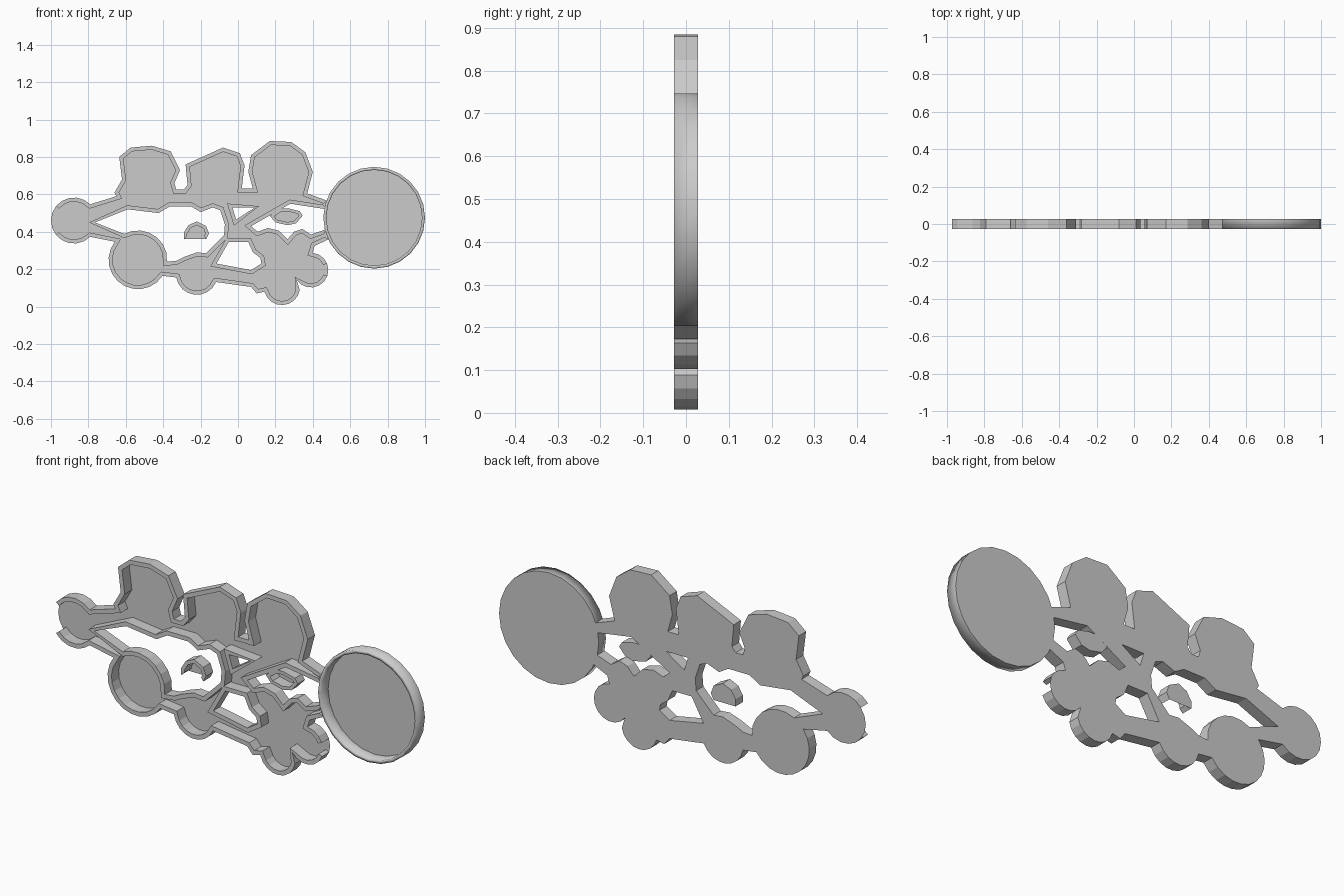
import bpy
from math import sin, cos, radians
from mathutils import Vector
from mathutils.geometry import tessellate_polygon

if "Cube" in bpy.data.objects:
    bpy.data.objects.remove(bpy.data.objects["Cube"])

FRONT, BACK, RIM = -0.028, 0.028, 0.021


def arc(cx, cz, r, a0, a1, n):
    return [(cx + r * cos(radians(a0 + (a1 - a0) * i / n)),
             cz + r * sin(radians(a0 + (a1 - a0) * i / n))) for i in range(n + 1)]


def oriented(pts, ccw):
    area = sum(a[0] * b[1] - b[0] * a[1] for a, b in zip(pts, pts[1:] + pts[:1]))
    return [Vector(p) for p in (pts if (area > 0) == ccw else pts[::-1])]


def inset(pts, d):
    # Mitred offset to the left of the path, into the material
    out = []
    for i, p in enumerate(pts):
        u = (p - pts[i - 1]).normalized()
        v = (pts[(i + 1) % len(pts)] - p).normalized()
        n1, n2 = Vector((-u.y, u.x)), Vector((-v.y, v.x))
        out.append(p + (n1 + n2) * d / max(1 + n1.dot(n2), 0.5))
    return out


def make(name, verts, faces, smooth=False):
    me = bpy.data.meshes.new(name)
    me.from_pydata(verts, [], faces)
    for p in me.polygons:
        p.use_smooth = smooth
    ob = bpy.data.objects.new(name, me)
    bpy.context.collection.objects.link(ob)
    return ob


def tray(name, outline, holes=(), rim=RIM, skip=lambda a, b: False, smooth=False):
    loops = [oriented(outline, True)] + [oriented(h, False) for h in holes]
    # Thin back sheet
    verts = [(p.x, BACK, p.y) for lp in loops for p in lp]
    tris = tessellate_polygon([[Vector((p.x, p.y, 0)) for p in lp] for lp in loops])
    faces = []
    for t in tris:
        a, b, c = (Vector(verts[i]) for i in t)
        faces.append(t if (b - a).cross(c - a).y > 0 else t[::-1])
    make(name + "_sheet", verts, faces)
    # Raised rim along every edge
    verts, faces = [], []
    for lp in loops:
        inner, s, n = inset(lp, rim), len(verts), len(lp)
        for o, q in zip(lp, inner):
            verts += [(o.x, FRONT, o.y), (o.x, BACK, o.y),
                      (q.x, FRONT, q.y), (q.x, BACK, q.y)]
        gone = [skip(lp[i], lp[(i + 1) % n]) for i in range(n)]
        for i in range(n):
            a, b = s + 4 * i, s + 4 * ((i + 1) % n)
            if not gone[i]:
                faces += [(a, a + 1, b + 1, b), (a, b, b + 2, a + 2),
                          (a + 2, b + 2, b + 3, a + 3)]
            if gone[i] != gone[i - 1]:
                cap = (a, a + 2, a + 3, a + 1)
                faces.append(cap if gone[i - 1] else cap[::-1])
    make(name + "_rim", verts, faces, smooth)


# Main frame: upper lobes, then right opening, then lower round lobes
upper = [(-.65, .59), (-.66, .61), (-.62, .68), (-.635, .80), (-.575, .85), (-.46, .86),
         (-.36, .83), (-.31, .73), (-.34, .66), (-.33, .625), (-.29, .625), (-.27, .65),
         (-.28, .76), (-.08, .85), (.01, .82), (.035, .755), (.02, .63), (.08, .63),
         (.055, .72), (.07, .81), (.17, .885), (.285, .88), (.36, .825), (.40, .72),
         (.37, .605), (.48, .565)]
opening = [(.475, .52), (.28, .55), (.07, .43), (.105, .40), (.16, .42), (.22, .405),
           (.265, .36), (.30, .40), (.345, .415), (.39, .385), (.475, .415), (.485, .36),
           (.41, .325)]
outline = (arc(-.877, .46, .123, -45, -315, 14) + upper + opening
           + arc(.39, .195, .093, 85, -145, 11)
           + arc(.235, .105, .097, -10, -165, 8)
           + [(.10, .07), (.07, .105)]
           + arc(-.22, .175, .112, -23, -170, 8)
           + arc(-.535, .25, .157, -33, -218, 11))

left_hole = [(-.765, .45), (-.59, .52), (-.425, .50), (-.365, .535), (-.25, .535),
             (-.20, .505), (-.135, .53), (-.095, .515), (-.07, .44), (-.075, .38),
             (-.17, .285), (-.22, .29), (-.29, .265), (-.33, .245), (-.38, .24)
             ] + arc(-.535, .25, .157, 15, 118, 6)
lower_hole = [(-.05, .345), (.055, .345), (.08, .29), (.12, .26), (.125, .23),
              (.07, .195), (-.115, .23)]
small_hole = [(-.03, .53), (.09, .53), (-.01, .465)]

tray("frame", outline, [left_hole, lower_hole, small_hole],
     skip=lambda a, b: (a.x > .47 and b.x > .47) or (a.x < -.945 and b.x < -.945))

# Large round disc at the right
tray("round_disc", arc(.728, .475, .272, 0, 345, 23), rim=.016, smooth=True)

# Loose islands inside the openings
tray("arched_island", [(-.29, .36), (-.29, .395), (-.265, .435), (-.22, .455),
                       (-.17, .43), (-.155, .39), (-.17, .36)], rim=.018,
     skip=lambda a, b: a.y < .365 and b.y < .365)
tray("eye_island", [(.17, .485), (.23, .525), (.27, .525), (.33, .51), (.345, .485),
                    (.31, .445), (.265, .435), (.20, .45)], rim=.016)
